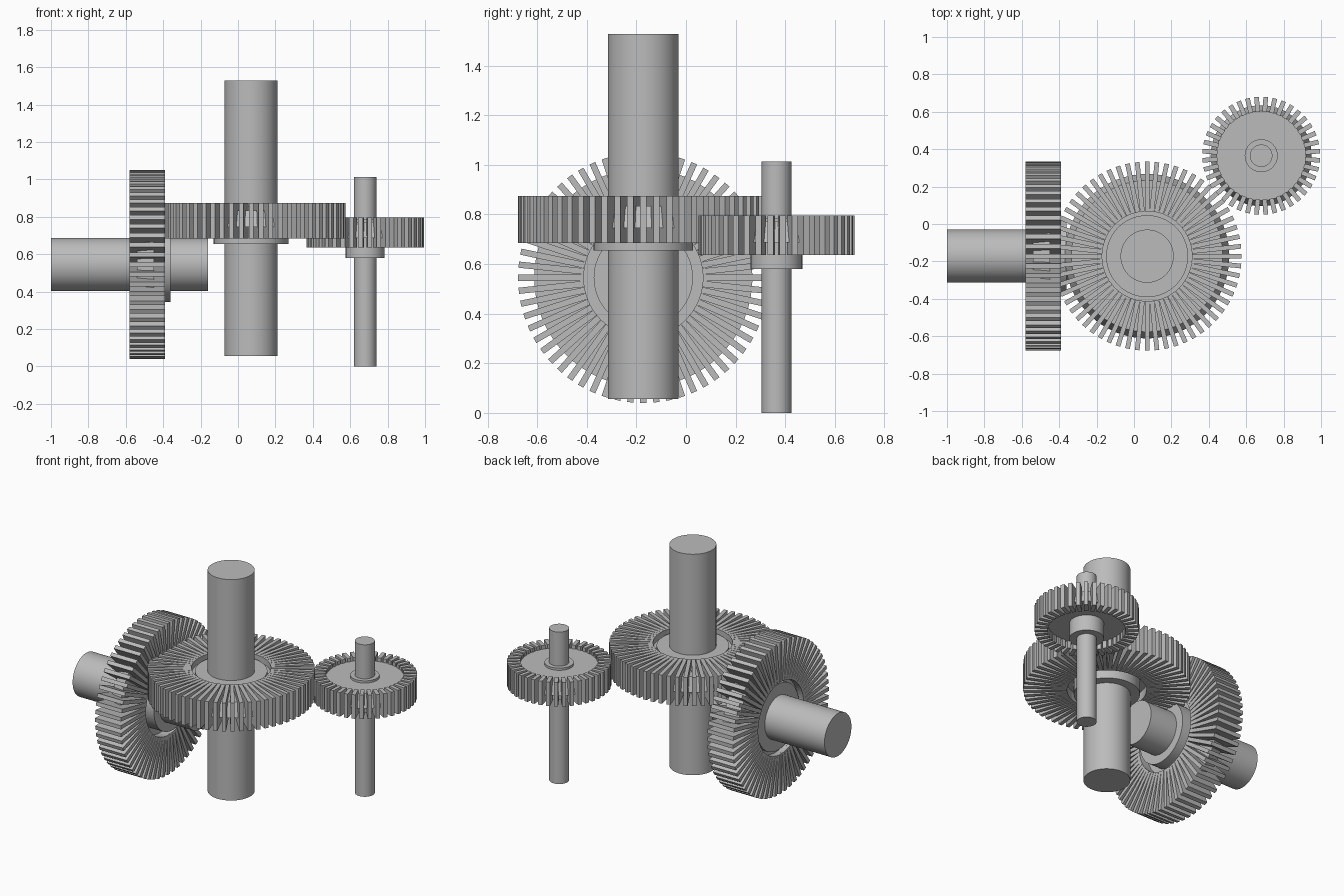
import bpy, bmesh, math
from mathutils import Matrix, Vector

cube = bpy.data.objects.get("Cube")
if cube:
    bpy.data.objects.remove(cube, do_unlink=True)

steel = bpy.data.materials.new("grey_steel")
steel.use_nodes = True
GREY = (0.5, 0.5, 0.5, 1)
steel.diffuse_color = GREY
steel.node_tree.nodes["Principled BSDF"].inputs["Base Color"].default_value = GREY


def finish(name, bm, place):
    """Turn a bmesh into a placed, shaded object."""
    bmesh.ops.recalc_face_normals(bm, faces=bm.faces)
    mesh = bpy.data.meshes.new(name)
    bm.to_mesh(mesh)
    bm.free()
    mesh.materials.append(steel)
    obj = bpy.data.objects.new(name, mesh)
    bpy.context.collection.objects.link(obj)
    obj.matrix_world = place
    bpy.ops.object.select_all(action="DESELECT")
    obj.select_set(True)
    bpy.context.view_layer.objects.active = obj
    bpy.ops.object.shade_smooth_by_angle(angle=math.radians(30))


def frustum(name, place, bottom, top, r_bottom, r_top):
    """Round part along the local z axis."""
    bm = bmesh.new()
    bmesh.ops.create_cone(bm, cap_ends=True, segments=64, radius1=r_bottom,
                          radius2=r_top, depth=top - bottom,
                          matrix=Matrix.Translation((0, 0, (bottom + top) / 2)))
    finish(name, bm, place)


def teeth(name, place, count, inner, outer, width, height, phase):
    """Ring of straight radial bars."""
    bm = bmesh.new()
    size = Matrix.Diagonal((outer - inner, width, height, 1))
    shift = Matrix.Translation(((inner + outer) / 2, 0, height / 2))
    for i in range(count):
        turn = Matrix.Rotation((i + phase) * math.tau / count, 4, "Z")
        bmesh.ops.create_cube(bm, size=1, matrix=turn @ shift @ size)
    finish(name, bm, place)


def large_gear(prefix, place, shaft_bottom, shaft_top):
    frustum(prefix + "_shaft", place, shaft_bottom, shaft_top, 0.142, 0.142)
    frustum(prefix + "_collar", place, -0.03, 0.08, 0.2, 0.2)
    frustum(prefix + "_top_collar", place, 0.08, 0.17, 0.219, 0.219)
    frustum(prefix + "_gear_core", place, 0.06, 0.15, 0.44, 0.405)
    teeth(prefix + "_gear_teeth", place, 60, 0.24, 0.505, 0.025, 0.19, 0)


# Central upright gear and the matching gear on the horizontal shaft
large_gear("central", Matrix.Translation((0.07, -0.172, 0.685)), -0.63, 0.843)
sideways = Matrix.Translation((-0.39, -0.172, 0.545)) @ Matrix.Rotation(-math.pi / 2, 4, "Y")
large_gear("horizontal", sideways, -0.23, 0.61)

# Small upright gear
small = Matrix.Translation((0.68, 0.365, 0.636))
frustum("small_shaft", small, -0.636, 0.377, 0.06, 0.06)
frustum("small_collar", small, -0.055, 0.06, 0.104, 0.104)
frustum("small_top_collar", small, 0.06, 0.15, 0.088, 0.088)
frustum("small_gear_core", small, 0.05, 0.135, 0.27, 0.24)
teeth("small_gear_teeth", small, 40, 0.235, 0.315, 0.025, 0.16, 0.5)
